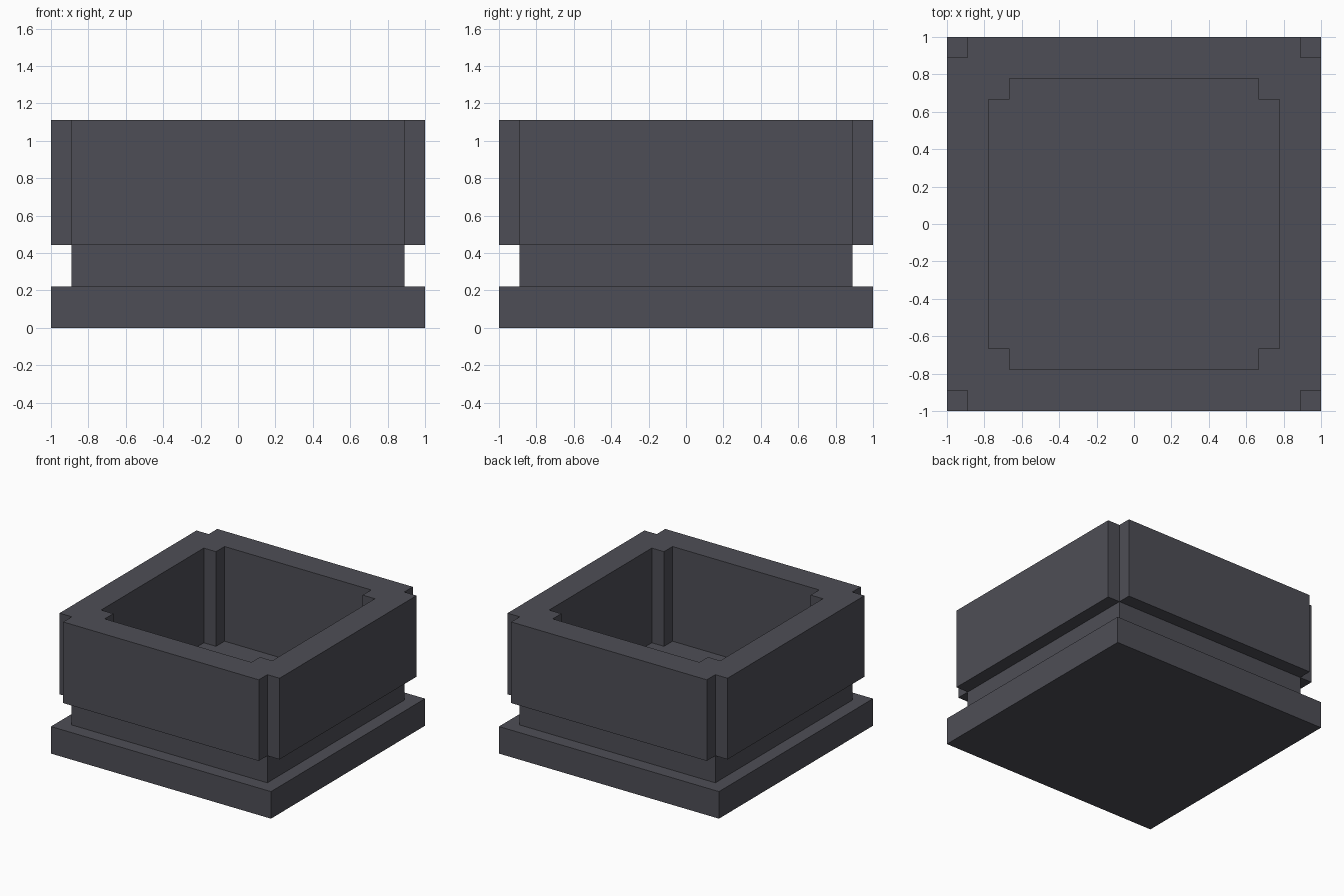
import bpy
import bmesh
from mathutils import Vector

cube = bpy.data.objects.get("Cube")
if cube:
    bpy.data.objects.remove(cube, do_unlink=True)

U = 1 / 9  # module: every dimension is a multiple of this

stone = bpy.data.materials.new("dark grey")
stone.use_nodes = True
colour = (0.076, 0.076, 0.093, 1)
stone.diffuse_color = colour
bsdf = next(n for n in stone.node_tree.nodes if n.type == 'BSDF_PRINCIPLED')
bsdf.inputs["Base Color"].default_value = colour


def square(h):
    return [(h, h), (-h, h), (-h, -h), (h, -h)]


def notched(h, n):
    """Square of half width h with its corners cut back to n."""
    quarter = [(h, n), (n, n), (n, h)]
    points = []
    for _ in range(4):
        points += quarter
        quarter = [(-y, x) for x, y in quarter]
    return points


def extruded(name, outlines, z0, z1):
    """Extrude an outline, with an optional hole outline, from z0 to z1."""
    bm = bmesh.new()
    for outline in outlines:
        verts = [bm.verts.new((x, y, z0)) for x, y in outline]
        for i, v in enumerate(verts):
            bm.edges.new((verts[i - 1], v))
    if len(outlines) == 1:
        bm.faces.new(bm.verts[:])
    else:
        bmesh.ops.triangle_fill(bm, edges=bm.edges[:], use_beauty=True, normal=(0, 0, 1))
    cap = bmesh.ops.extrude_face_region(bm, geom=bm.faces[:], use_keep_orig=True)
    top = [g for g in cap["geom"] if isinstance(g, bmesh.types.BMVert)]
    bmesh.ops.translate(bm, verts=top, vec=Vector((0, 0, z1 - z0)))
    bmesh.ops.recalc_face_normals(bm, faces=bm.faces[:])
    mesh = bpy.data.meshes.new(name)
    bm.to_mesh(mesh)
    bm.free()
    mesh.materials.append(stone)
    obj = bpy.data.objects.new(name, mesh)
    bpy.context.collection.objects.link(obj)
    return obj


cavity = notched(7 * U, 6 * U)

# Wide square foot
extruded("plinth", [square(9 * U)], 0, 2 * U)
# Recessed band above the foot
extruded("neck", [square(8 * U), cavity], 2 * U, 4 * U)
# Floor of the hollow, let slightly into the neck walls
extruded("cavity_floor", [square(7.2 * U)], 2 * U, 3 * U)
# Hollow upper box with notched corners
extruded("upper_box", [notched(9 * U, 8 * U), cavity], 4 * U, 10 * U)
